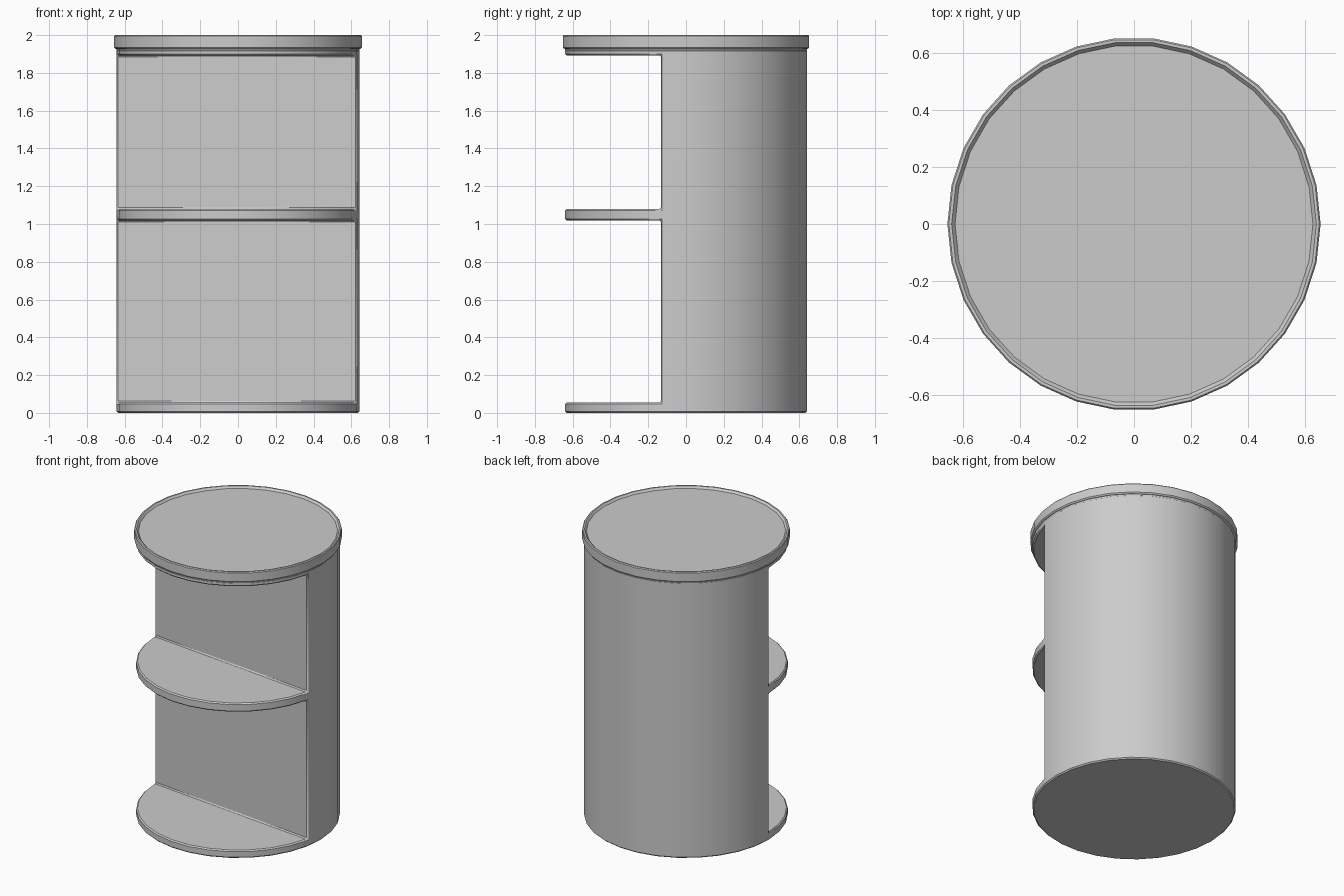
import bpy, bmesh
from math import cos, sin, tau

SIDES = 30
FIRST, LAST = 15, 29          # ring corners where the open front begins and ends

cube = bpy.data.objects.get("Cube")
if cube:
    bpy.data.objects.remove(cube)

grey = bpy.data.materials.new("plain grey")
grey.use_nodes = True
grey.diffuse_color = (0.6, 0.6, 0.6, 1)
grey.node_tree.nodes["Principled BSDF"].inputs["Base Color"].default_value = (0.6, 0.6, 0.6, 1)


def ring(bm, radius, z):
    return [bm.verts.new((radius * cos(tau * i / SIDES), radius * sin(tau * i / SIDES), z))
            for i in range(SIDES)]


def wall(bm, low, high, segments):
    for i in segments:
        j = (i + 1) % SIDES
        bm.faces.new((low[i], low[j], high[j], high[i]))


def finish(bm, name, bevel=0):
    bmesh.ops.recalc_face_normals(bm, faces=bm.faces)
    mesh = bpy.data.meshes.new(name)
    bm.to_mesh(mesh)
    bm.free()
    mesh.materials.append(grey)
    obj = bpy.data.objects.new(name, mesh)
    bpy.context.collection.objects.link(obj)
    if bevel:
        mod = obj.modifiers.new("soft edges", "BEVEL")
        mod.width = bevel
        mod.segments = 1
        mod.limit_method = "ANGLE"
    bpy.ops.object.select_all(action="DESELECT")
    obj.select_set(True)
    bpy.context.view_layer.objects.active = obj
    bpy.ops.object.shade_smooth_by_angle(angle=0.5)


# Cabinet body: round back, slanted flat panel and three shelf slabs in the open front
bm = bmesh.new()
rings = [ring(bm, 0.643, z) for z in (0, 0.055, 1.019, 1.08, 1.893, 1.925)]
for level, (low, high) in enumerate(zip(rings, rings[1:])):
    if level % 2:
        wall(bm, low, high, [i for i in range(SIDES) if not FIRST <= i < LAST])
        bm.faces.new((low[FIRST], low[LAST], high[LAST], high[FIRST]))
    else:
        wall(bm, low, high, range(SIDES))
for shelf_edge in rings[1:-1]:
    bm.faces.new(shelf_edge[FIRST:LAST + 1])
bm.faces.new(rings[0])
bm.faces.new(rings[-1])
finish(bm, "cabinet_body", 0.008)

# Lid: wider disc with a thin raised rim around a sunken top
bm = bmesh.new()
profile = ((0.641, 1.915), (0.645, 1.927), (0.651, 1.929), (0.656, 1.935),
           (0.656, 1.994), (0.651, 2), (0.641, 2), (0.629, 1.986))
rings = [ring(bm, r, z) for r, z in profile]
for low, high in zip(rings, rings[1:]):
    wall(bm, low, high, range(SIDES))
bm.faces.new(rings[0])
bm.faces.new(rings[-1])
finish(bm, "lid")
